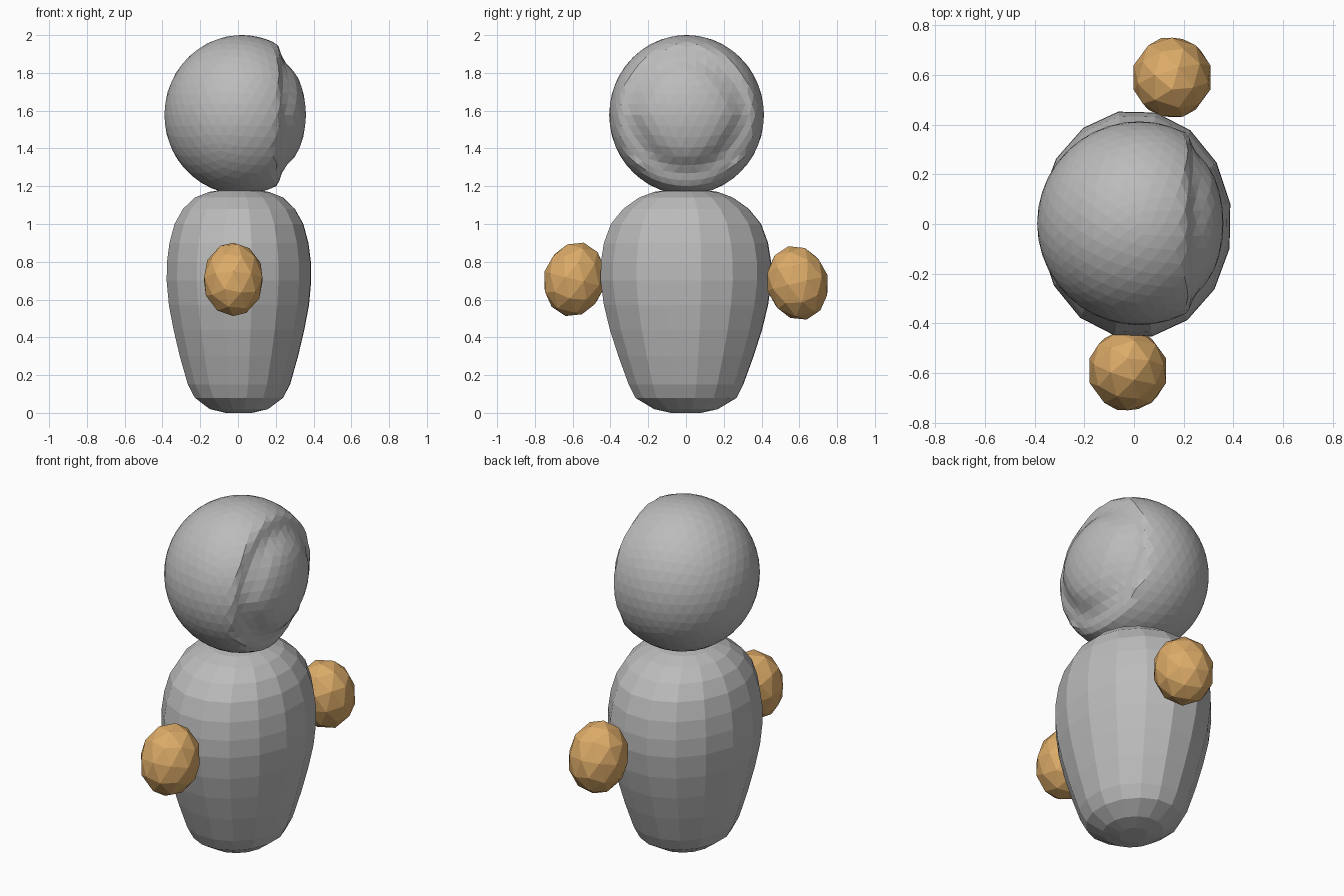
import bpy, bmesh, math
from mathutils import Matrix

if "Cube" in bpy.data.objects:
    bpy.data.objects.remove(bpy.data.objects["Cube"])


def material(name, rgb):
    m = bpy.data.materials.new(name)
    m.diffuse_color = (*rgb, 1)
    m.use_nodes = True
    m.node_tree.nodes["Principled BSDF"].inputs["Base Color"].default_value = m.diffuse_color
    return m


grey = material("grey", (0.5, 0.5, 0.5))
orange = material("orange", (0.72, 0.41, 0.14))


def finish(name, bm, mat):
    bmesh.ops.recalc_face_normals(bm, faces=bm.faces)
    me = bpy.data.meshes.new(name)
    bm.to_mesh(me)
    bm.free()
    me.materials.append(mat)
    ob = bpy.data.objects.new(name, me)
    bpy.context.collection.objects.link(ob)
    return ob


# Body: stacked oval rings (z, half width x, half depth y)
rings = [(0.0, 0.07, 0.08), (0.02, 0.155, 0.17), (0.08, 0.235, 0.27),
         (0.15, 0.272, 0.305), (0.30, 0.315, 0.36), (0.44, 0.348, 0.405),
         (0.57, 0.373, 0.437), (0.70, 0.385, 0.455), (0.80, 0.383, 0.453),
         (0.90, 0.37, 0.437), (1.00, 0.343, 0.40), (1.08, 0.298, 0.335),
         (1.14, 0.235, 0.25), (1.17, 0.16, 0.17), (1.185, 0.06, 0.06)]
SIDES = 16
bm = bmesh.new()
loops = []
for z, rx, ry in rings:
    loop = []
    for i in range(SIDES):
        a = 2 * math.pi * (i + 0.45) / SIDES
        loop.append(bm.verts.new((0.005 + 1.01 * rx * math.cos(a),
                                  1.01 * ry * math.sin(a), z)))
    loops.append(loop)
for lo, hi in zip(loops, loops[1:]):
    for i in range(SIDES):
        j = (i + 1) % SIDES
        bm.faces.new((lo[i], lo[j], hi[j], hi[i]))
bm.faces.new(loops[0][::-1])
bm.faces.new(loops[-1])
finish("body", bm, grey)

# Head: fine ball whose +x side is pressed into a shallow face with a groove
bm = bmesh.new()
bmesh.ops.create_icosphere(bm, subdivisions=4, radius=0.41)
for v in bm.verts:
    x, y, z = v.co
    z *= 1.03
    x += 0.02
    if x > 0:
        taper = 1 + 1.5 * max(0, -z)
        r2 = y * y * taper + z * z * 1.05
        groove = 0.03 * math.exp(-((math.sqrt(r2) - 0.30) / 0.06) ** 2)
        x = min(x, 0.36 - r2 - groove) if r2 < 0.16 else x
    v.co = (x, y + 0.003, z + 1.578)
finish("head", bm, grey)

# Hands: coarse egg shapes leaning toward the body
for name, loc, tilt in (("front_hand", (-0.025, -0.59, 0.707), -14),
                        ("back_hand", (0.153, 0.59, 0.688), 14)):
    bm = bmesh.new()
    bmesh.ops.create_icosphere(bm, subdivisions=2, radius=1)
    bmesh.ops.transform(bm, verts=bm.verts, matrix=(
        Matrix.Translation(loc)
        @ Matrix.Rotation(math.radians(tilt), 4, 'X')
        @ Matrix.Diagonal((0.162, 0.165, 0.2, 1))))
    finish(name, bm, orange)
